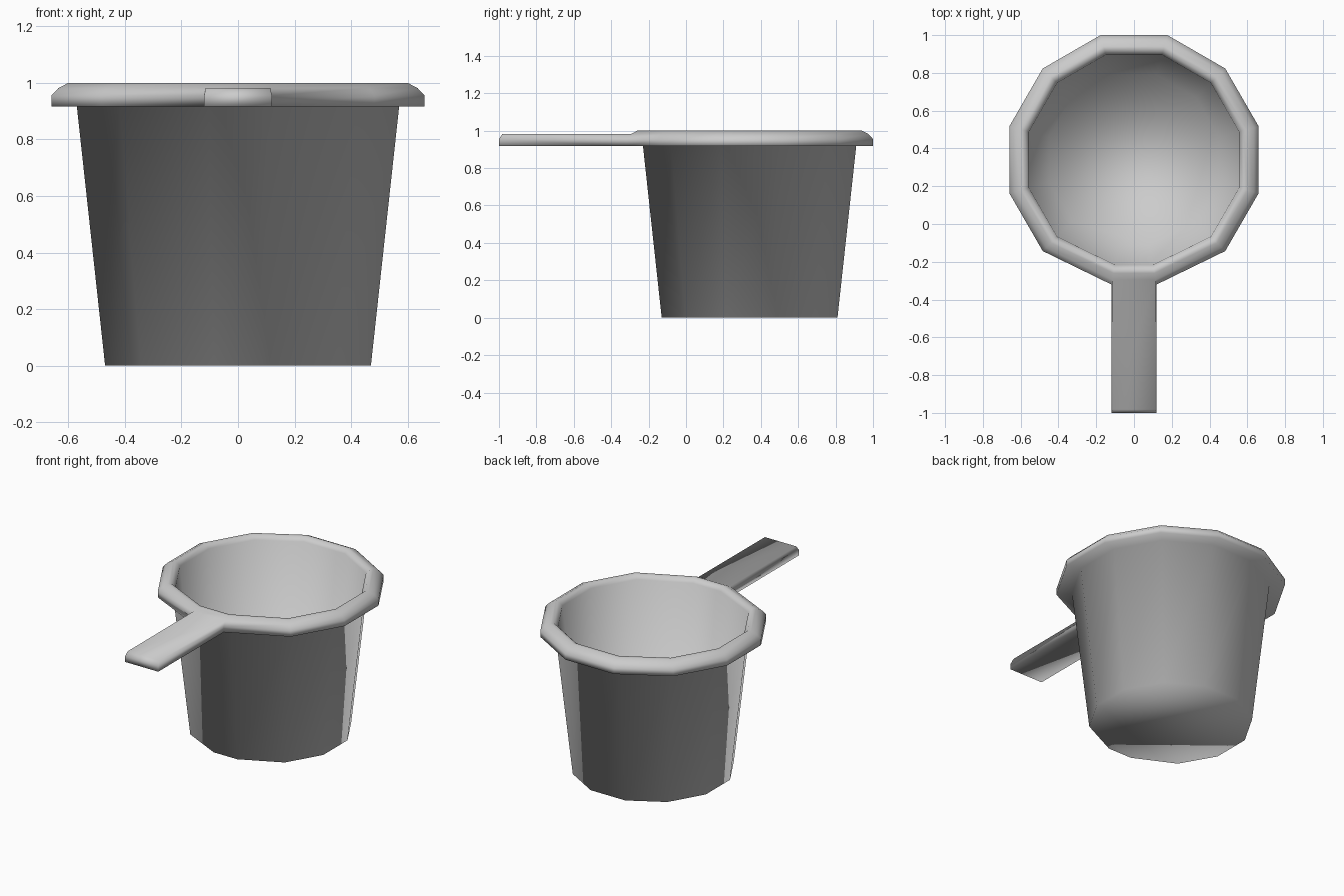
import bpy, bmesh, math

cube = bpy.data.objects.get("Cube")
if cube:
    bpy.data.objects.remove(cube)

SIDES = 12
CENTRE_Y = 0.34
HANDLE_END = -1.0

# Plain grey plastic
grey = bpy.data.materials.new("light_grey")
grey.use_nodes = True
colour = (0.6, 0.6, 0.6, 1)
grey.diffuse_color = colour
grey.node_tree.nodes["Principled BSDF"].inputs["Base Color"].default_value = colour

bm = bmesh.new()


def ring(apothem, z):
    """Twelve-sided ring whose front edge is narrowed to the handle width."""
    radius = apothem / math.cos(math.pi / SIDES)
    verts = []
    for i in range(SIDES):
        a = -math.pi / 2 + (i - 0.5) * 2 * math.pi / SIDES
        x, y = radius * math.cos(a), radius * math.sin(a)
        if i < 2:
            x *= 0.68
        verts.append(bm.verts.new((x, CENTRE_Y + y, z)))
    return verts


# Cup wall, rolled rim and inner wall as one continuous profile
profile = [(0.47, 0.0), (0.57, 0.917), (0.66, 0.917), (0.66, 0.955),
           (0.635, 0.982), (0.6, 1.0), (0.58, 1.0), (0.556, 0.975),
           (0.45, 0.02)]
rings = [ring(*p) for p in profile]
front_faces = []
for level, (low, high) in enumerate(zip(rings, rings[1:])):
    for i in range(SIDES):
        j = (i + 1) % SIDES
        face = bm.faces.new((low[i], low[j], high[j], high[i]))
        if i == 0 and level in (2, 3):
            front_faces.append(face)

# Underside and floor
bm.faces.new(rings[0][::-1])
bm.faces.new(rings[-1])

# Handle drawn out of the front of the rim
result = bmesh.ops.extrude_face_region(bm, geom=front_faces)
tip = [v for v in result["geom"] if isinstance(v, bmesh.types.BMVert)]
old = [f for f in front_faces if f.is_valid]
if old:
    bmesh.ops.delete(bm, geom=old, context="FACES")
top = max(v.co.z for v in tip)
for v in tip:
    is_top = v.co.z > top - 0.01
    v.co.y = HANDLE_END + (0.018 if is_top else 0)
    v.co.x = math.copysign(0.114 if is_top else 0.12, v.co.x)

bmesh.ops.recalc_face_normals(bm, faces=bm.faces)
for face in bm.faces:
    face.smooth = True

mesh = bpy.data.meshes.new("measuring_cup")
bm.to_mesh(mesh)
bm.free()
mesh.materials.append(grey)
cup = bpy.data.objects.new("measuring_cup", mesh)
bpy.context.collection.objects.link(cup)
